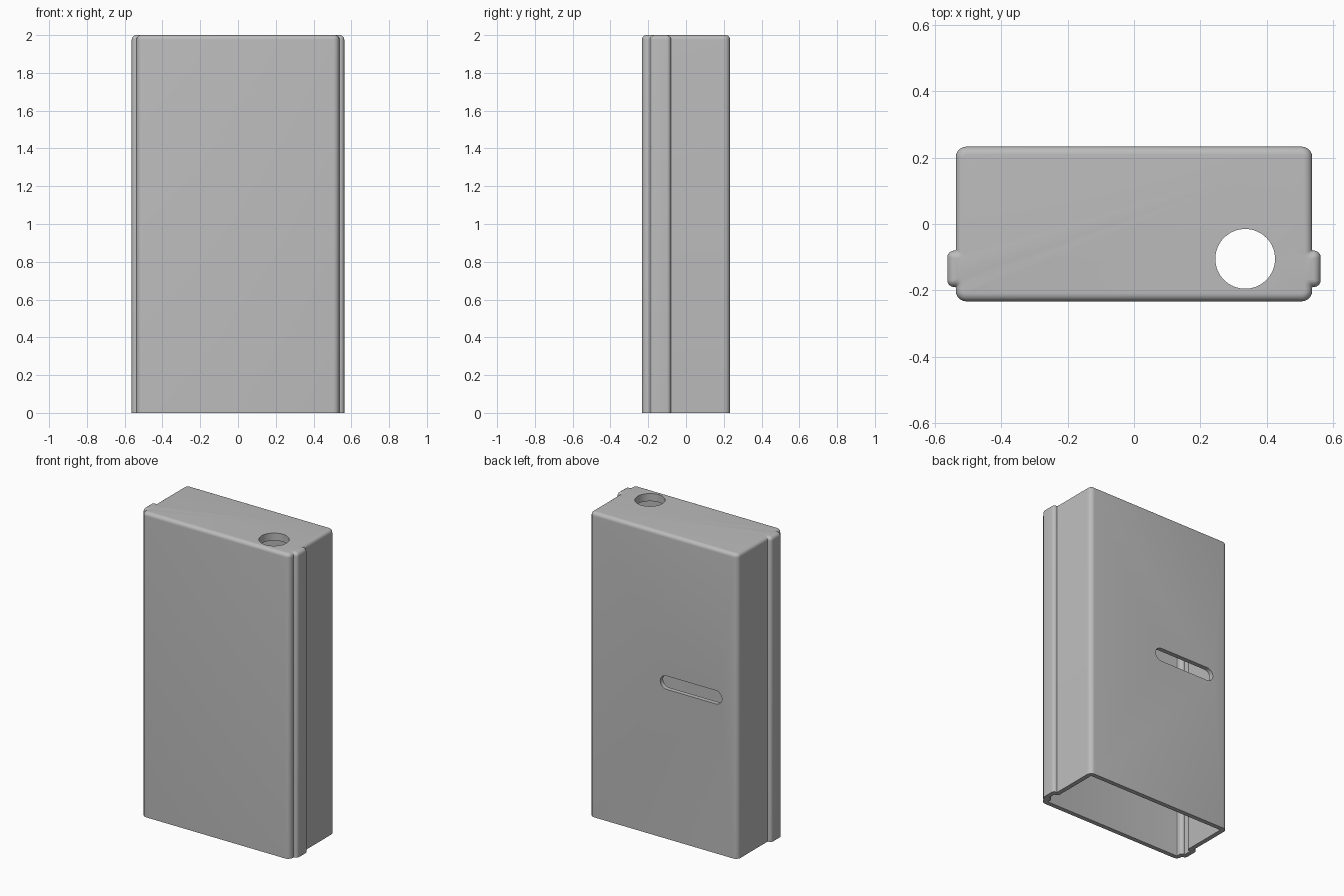
import bpy, bmesh
from math import pi, sin, cos, radians
from mathutils import Vector

if "Cube" in bpy.data.objects:
    bpy.data.objects.remove(bpy.data.objects["Cube"], do_unlink=True)

HALF_X, HALF_Y, HEIGHT = 0.537, 0.233, 2.0
RIB_X, RIB_FRONT, RIB_BACK = 0.5625, -0.19, -0.08
WALL, ROOF, FILLET = 0.03, 0.05, 0.024
STEPS = 6

grey = bpy.data.materials.new("grey")
grey.use_nodes = True
colour = (0.5, 0.5, 0.5, 1)
grey.diffuse_color = colour
grey.node_tree.nodes["Principled BSDF"].inputs["Base Color"].default_value = colour


def rounded(corners):
    """Outline with every (point, radius) corner replaced by an arc."""
    out = []
    for i, (p, r) in enumerate(corners):
        a = (corners[i - 1][0] - p).normalized()
        b = (corners[(i + 1) % len(corners)][0] - p).normalized()
        centre = p + (a + b) * r
        for k in range(STEPS + 1):
            t = k / STEPS * pi / 2
            out.append(centre - b * r * cos(t) - a * r * sin(t))
    return out


def outline(inset):
    """Box cross-section with a rib on each side, shrunk by inset."""
    x, y, rx = HALF_X - inset, HALF_Y - inset, RIB_X - inset
    front, back = RIB_FRONT + inset, RIB_BACK - inset
    big = max(0.032 - inset, 0.004)
    small = max(0.021 - inset, 0.002)
    valley = 0.002 + 0.6 * inset
    right = [(x, -y, big), (x, front, valley), (rx, front, small),
             (rx, back, small), (x, back, valley), (x, y, big)]
    left = [(-px, py, r) for px, py, r in reversed(right)]
    return rounded([(Vector((px, py)), r) for px, py, r in right + left])


def make_object(name, bm):
    bmesh.ops.recalc_face_normals(bm, faces=bm.faces)
    mesh = bpy.data.meshes.new(name)
    bm.to_mesh(mesh)
    bm.free()
    mesh.materials.append(grey)
    obj = bpy.data.objects.new(name, mesh)
    bpy.context.collection.objects.link(obj)
    return obj


def loft(name, rings):
    """Closed solid through a list of matching rings."""
    bm = bmesh.new()
    loops = [[bm.verts.new(p) for p in ring] for ring in rings]
    n = len(loops[0])
    for low, high in zip(loops, loops[1:]):
        for i in range(n):
            j = (i + 1) % n
            bm.faces.new((low[i], low[j], high[j], high[i]))
    bm.faces.new(loops[0])
    bm.faces.new(loops[-1])
    return make_object(name, bm)


def level(inset, z):
    return [(p.x, p.y, z) for p in outline(inset)]


# Hollow case: inner cavity, open bottom rim, outer walls, filleted top
rings = [level(WALL, HEIGHT - ROOF), level(WALL, 0), level(0, 0)]
for k in range(STEPS + 1):
    t = k / STEPS * pi / 2
    rings.append(level(FILLET * (1 - cos(t)), HEIGHT - FILLET * (1 - sin(t))))
case = loft("case", rings)

# Round hole through the top
circle = [(0.335 + 0.09 * cos(2 * pi * k / 64), -0.105 + 0.09 * sin(2 * pi * k / 64))
          for k in range(64)]
hole = loft("hole_cutter", [[(x, y, z) for x, y in circle] for z in (1.9, 2.1)])

# Capsule slot through the back
capsule = []
for cx, start in ((-0.02, -pi / 2), (-0.38, pi / 2)):
    for k in range(17):
        t = start + pi * k / 16
        capsule.append((cx + 0.044 * cos(t), 1.025 + 0.044 * sin(t)))
slot = loft("slot_cutter", [[(x, y, z) for x, z in capsule] for y in (0.15, 0.3)])

bpy.ops.object.select_all(action="DESELECT")
bpy.context.view_layer.objects.active = case
case.select_set(True)
for cutter in (hole, slot):
    cutter.hide_render = True
    mod = case.modifiers.new(cutter.name, "BOOLEAN")
    mod.operation = "DIFFERENCE"
    mod.solver = "EXACT"
    mod.object = cutter
    bpy.ops.object.modifier_apply(modifier=mod.name)
    bpy.data.objects.remove(cutter, do_unlink=True)

bpy.ops.object.shade_smooth_by_angle(angle=radians(30))
